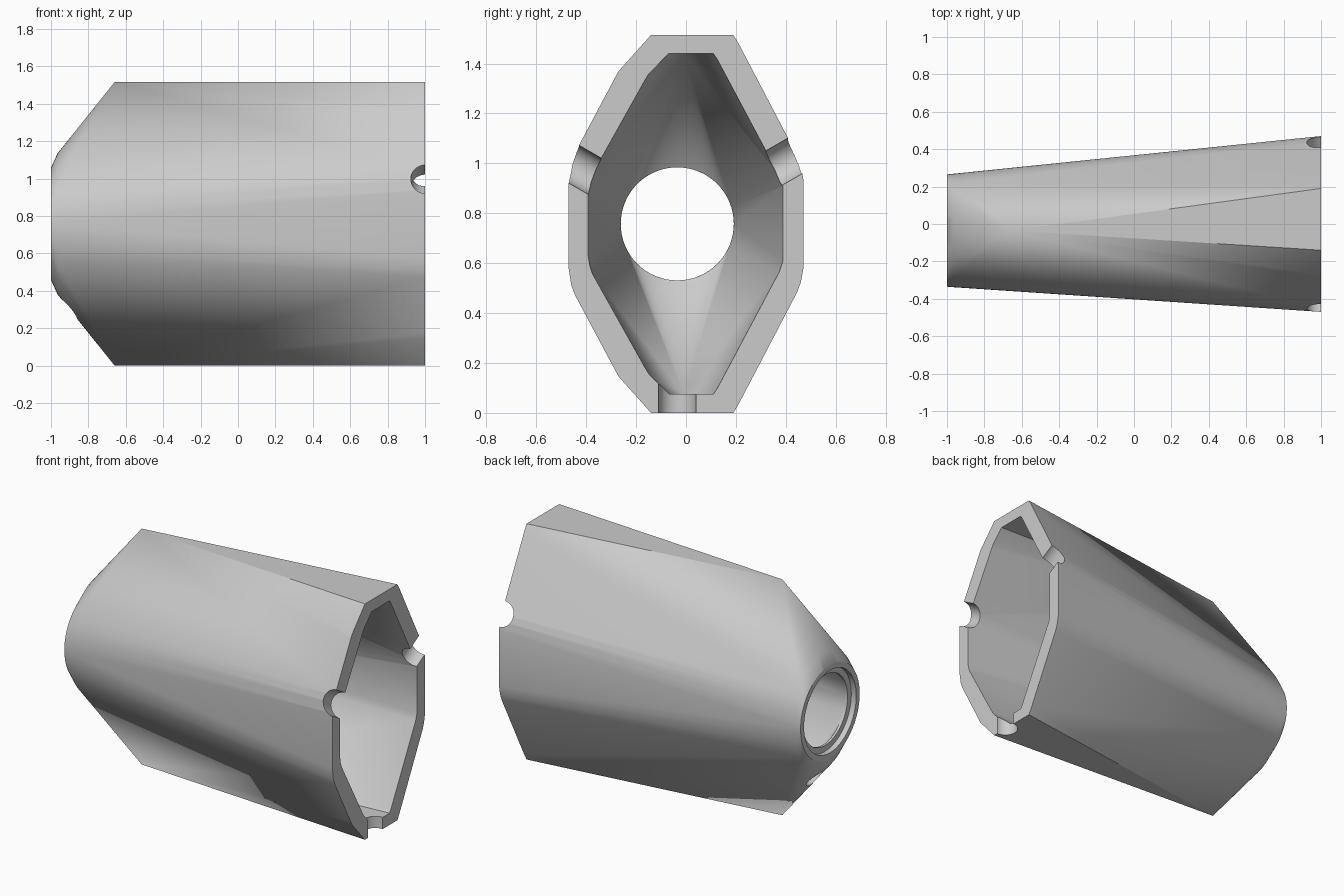
import bpy, bmesh, math
from mathutils import Vector, Matrix

cube = bpy.data.objects.get("Cube")
if cube:
    bpy.data.objects.remove(cube, do_unlink=True)

CY, CZ = -0.035, 0.7575          # axis of the round collar
APEX_X = -0.66                   # where the top and bottom ridges meet


def ring(x, ry, rz, n=64):
    return [Vector((x, CY + ry * math.cos(2 * math.pi * i / n),
                    CZ + rz * math.sin(2 * math.pi * i / n))) for i in range(n)]


def section(x, half):
    """Upper half of a cross-section, mirrored about the mid height."""
    return [Vector((x, y, z)) for y, up in half for z in (CZ + up, CZ - up)]


def add_object(name, bm):
    bmesh.ops.recalc_face_normals(bm, faces=bm.faces)
    mesh = bpy.data.meshes.new(name)
    bm.to_mesh(mesh)
    bm.free()
    ob = bpy.data.objects.new(name, mesh)
    bpy.context.collection.objects.link(ob)
    return ob


def hull(name, points):
    bm = bmesh.new()
    for p in points:
        bm.verts.new(p)
    result = bmesh.ops.convex_hull(bm, input=bm.verts)
    junk = {v for v in result["geom_interior"] + result["geom_unused"]
            if isinstance(v, bmesh.types.BMVert)}
    bmesh.ops.delete(bm, geom=list(junk), context='VERTS')
    bmesh.ops.dissolve_limit(bm, angle_limit=0.002, verts=bm.verts, edges=bm.edges)
    return add_object(name, bm)


def rod(name, start, end, radius, n=64):
    start, end = Vector(start), Vector(end)
    axis = end - start
    turn = axis.to_track_quat('Z', 'Y').to_matrix().to_4x4()
    bm = bmesh.new()
    bmesh.ops.create_cone(bm, cap_ends=True, segments=n, radius1=radius, radius2=radius,
                          depth=axis.length,
                          matrix=Matrix.Translation((start + end) / 2) @ turn)
    return add_object(name, bm)


# Outer shell: faceted open end, two ridge points, round collar
outer = [(-0.14, 0.7575), (-0.27, 0.612), (-0.285, 0.585), (-0.445, 0.285),
         (-0.46, 0.245), (-0.47, 0.18), (0.19, 0.7575), (0.215, 0.715),
         (0.445, 0.275), (0.46, 0.235), (0.47, 0.18)]
body = hull("housing_shell", section(1, outer) + section(APEX_X, [(CY, 0.7575)])
            + ring(-0.965, 0.303, 0.377) + ring(-1, 0.3, 0.3))

# Cavity, same shape drawn inwards
inner = [(-0.07, 0.682), (-0.15, 0.6), (-0.165, 0.575), (-0.375, 0.2), (-0.385, 0.17),
         (-0.392, 0.13), (0.11, 0.682), (0.125, 0.66), (0.375, 0.19), (0.388, 0.15)]
cutters = [hull("cavity_cutter", section(1, inner) + section(1.05, inner)
                + section(APEX_X, [(-0.01, 0.682)]) + ring(-0.95, 0.227, 0.227))]

# Bore and shallow counterbore in the collar
cutters.append(rod("bore_cutter", (-1.1, CY, CZ), (-0.85, CY, CZ), 0.2265))
cutters.append(rod("counterbore_cutter", (-1.1, CY, CZ), (-0.965, CY, CZ), 0.265))

# Three half-round notches around the open rim
for degrees in (30, 150, 270):
    a = math.radians(degrees)
    d = Vector((0, math.cos(a), math.sin(a)))
    centre = Vector((1, CY, CZ))
    cutters.append(rod("notch_cutter", centre + d * 0.3, centre + d * 0.9, 0.076, 48))

# Shallow blind dimple under the collar
normal = Vector((-0.78, 0, -0.62))
spot = Vector((-0.9, CY, 0.304))
cutters.append(rod("dimple_cutter", spot - normal * 0.025, spot + normal * 0.1, 0.07, 48))

for c in cutters:
    c.hide_render = True
    mod = body.modifiers.new(c.name, 'BOOLEAN')
    mod.operation = 'DIFFERENCE'
    mod.solver = 'EXACT'
    mod.object = c

# Bake the cuts and remove the cutters
bpy.context.view_layer.update()
evaluated = body.evaluated_get(bpy.context.evaluated_depsgraph_get())
mesh = bpy.data.meshes.new_from_object(evaluated)
body.modifiers.clear()
body.data = mesh
for c in cutters:
    bpy.data.objects.remove(c, do_unlink=True)

grey = bpy.data.materials.new("light_grey")
grey.use_nodes = True
grey.diffuse_color = (0.6, 0.6, 0.6, 1)
grey.node_tree.nodes["Principled BSDF"].inputs["Base Color"].default_value = (0.6, 0.6, 0.6, 1)
mesh.materials.clear()
mesh.materials.append(grey)

bpy.ops.object.select_all(action='DESELECT')
body.select_set(True)
bpy.context.view_layer.objects.active = body
bpy.ops.object.shade_smooth_by_angle(angle=math.radians(25))
